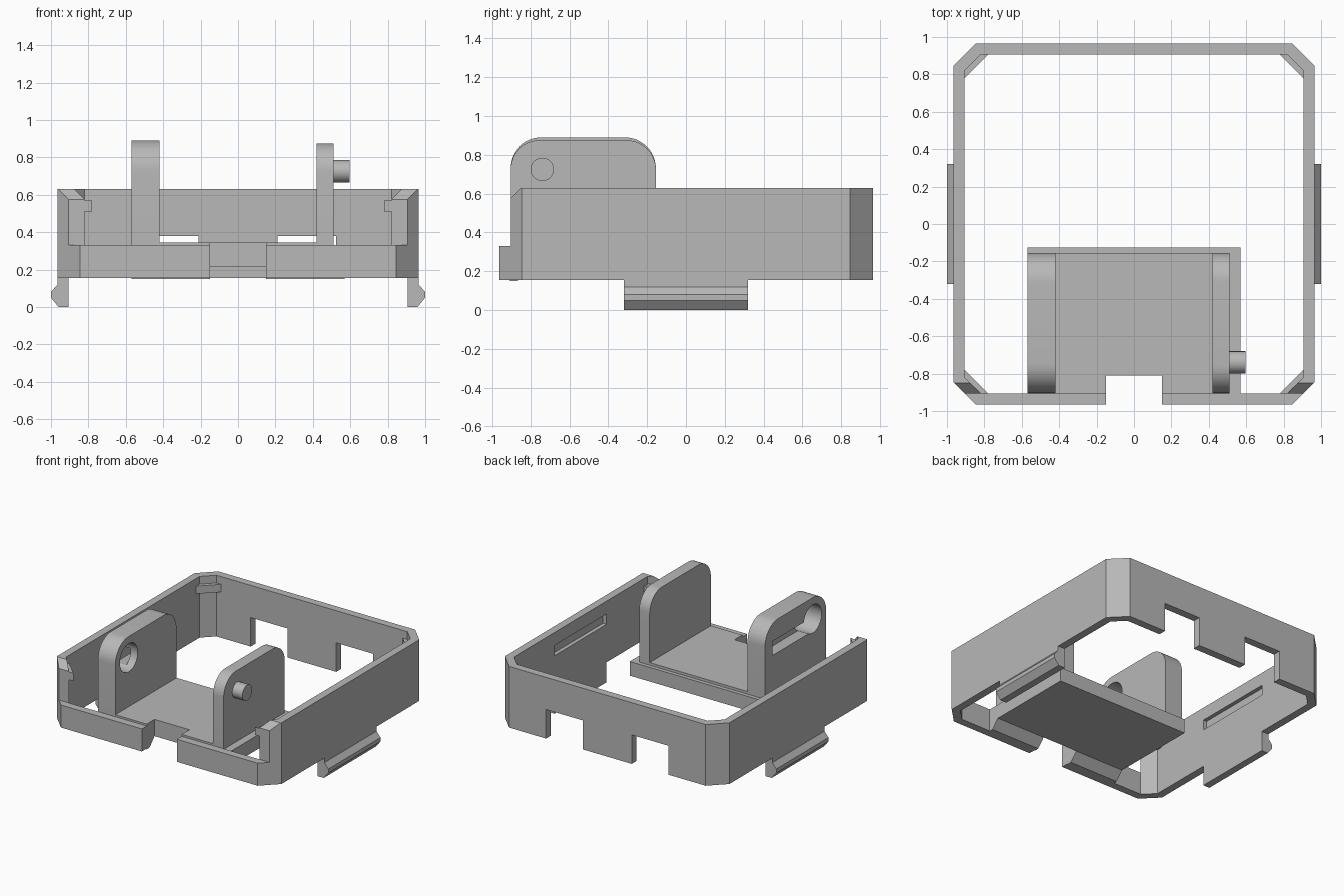
import bpy, bmesh, math
from mathutils import Vector

cube = bpy.data.objects.get("Cube")
if cube:
    bpy.data.objects.remove(cube, do_unlink=True)

grey = bpy.data.materials.new("plain grey")
grey.use_nodes = True
grey.diffuse_color = (0.48, 0.48, 0.48, 1)
grey.node_tree.nodes["Principled BSDF"].inputs["Base Color"].default_value = (0.48, 0.48, 0.48, 1)


def prism(name, axis, pts, lo, hi):
    """Extrude a closed 2D outline along an axis from lo to hi."""
    place = {"X": lambda a, b, d: (d, a, b),
             "Y": lambda a, b, d: (a, d, b),
             "Z": lambda a, b, d: (a, b, d)}[axis]
    bm = bmesh.new()
    face = bm.faces.new([bm.verts.new(place(a, b, lo)) for a, b in pts])
    ext = bmesh.ops.extrude_face_region(bm, geom=[face])
    moved = [v for v in ext["geom"] if isinstance(v, bmesh.types.BMVert)]
    bmesh.ops.translate(bm, verts=moved, vec=Vector(place(0, 0, hi - lo)))
    bmesh.ops.recalc_face_normals(bm, faces=bm.faces)
    mesh = bpy.data.meshes.new(name)
    bm.to_mesh(mesh)
    bm.free()
    mesh.materials.append(grey)
    obj = bpy.data.objects.new(name, mesh)
    bpy.context.collection.objects.link(obj)
    return obj


def rect(a0, a1, b0, b1):
    return [(a0, b0), (a1, b0), (a1, b1), (a0, b1)]


def arc(ca, cb, r, start, end, n):
    angles = [math.radians(start + (end - start) * i / n) for i in range(n + 1)]
    return [(ca + r * math.cos(t), cb + r * math.sin(t)) for t in angles]


def octagon(h, c):
    k = h - c
    return [(h, -k), (h, k), (k, h), (-k, h), (-h, k), (-h, -k), (-k, -h), (k, -h)]


def cut(obj, *cutters):
    """Subtract each cutter and remove it."""
    bpy.context.view_layer.objects.active = obj
    for c in cutters:
        c.hide_render = True
        mod = obj.modifiers.new("cut", "BOOLEAN")
        mod.operation = "DIFFERENCE"
        mod.solver = "EXACT"
        mod.object = c
        bpy.ops.object.modifier_apply(modifier=mod.name)
        bpy.data.objects.remove(c, do_unlink=True)


def smooth(obj):
    bpy.ops.object.select_all(action="DESELECT")
    obj.select_set(True)
    bpy.context.view_layer.objects.active = obj
    bpy.ops.object.shade_smooth_by_angle(angle=math.radians(25))


BOTTOM, TOP = 0.155, 0.63
OUT, IN = 0.965, 0.905

# Octagonal frame with low front wall, front gap, rear notches and inner slots
frame = prism("frame", "Z", octagon(OUT, 0.12), BOTTOM, TOP)
cut(frame,
    prism("opening", "Z", octagon(IN, 0.085), 0, 1),
    prism("front_step", "X", [(-1.1, 0.33), (-IN, 0.33), (-IN, 0.575), (-0.8, 0.68), (-1.1, 0.68)], -1.2, 1.2),
    prism("front_gap", "Z", rect(-0.15, 0.15, -1.1, -0.85), 0, 0.5))
for s in (-1, 1):
    cut(frame,
        prism("rear_notch", "Y", rect(*sorted((s * 0.21, s * 0.525)), 0, 0.38), 0.8, 1.1),
        prism("inner_slot", "Y", rect(*sorted((s * 0.8, s * 0.935)), 0.45, 0.53), -0.32, 0.32))

# Snap clips under both side walls and small ribs across the corners
clip = [(IN, 0), (0.96, 0), (1, 0.05), (1, 0.08), (OUT, 0.12), (OUT, 0.16), (IN, 0.16)]
for s, side in ((-1, "right"), (1, "left")):
    prism(side + "_clip", "Y", [(s * x, z) for x, z in clip], -0.32, 0.32)
    for t, end in ((-1, "front"), (1, "rear")):
        rib = [(0.78, IN), (0.83, IN), (IN, 0.83), (IN, 0.78)]
        prism(end + "_" + side + "_rib", "Z", [(s * x, t * y) for x, y in rib], 0.51, 0.57)

# Tray floor with a thick front foot, a rear lip and a front cutout
tray = prism("tray", "X", [(-0.91, 0.15), (-0.87, 0.15), (-0.81, 0.215), (-0.125, 0.215),
                           (-0.125, 0.325), (-0.155, 0.325), (-0.155, 0.345), (-IN, 0.345),
                           (-IN, 0.33), (-0.91, 0.33)], -0.57, 0.57)
cut(tray,
    prism("tray_cutout", "Z", rect(-0.15, 0.15, -1, -0.81), 0, 0.6),
    prism("tray_side_step", "Z", rect(0.51, 0.7, -1, 0), 0.325, 0.6))


# Upright cheeks with rounded upper corners
def cheek(name, x0, x1, top, r):
    pts = [(-IN, 0.3), (-0.155, 0.3)]
    pts += arc(-0.155 - r, top - r, r, 0, 90, 12) + arc(-IN + r, top - r, r, 90, 180, 12)
    return prism(name, "X", pts, x0, x1)


right_cheek = cheek("right_cheek", -0.57, -0.42, 0.89, 0.16)
left_cheek = cheek("left_cheek", 0.42, 0.51, 0.875, 0.15)

# Round through hole with an outer slot, and the pin on the opposite cheek
HY, HZ = -0.74, 0.725
cut(right_cheek,
    prism("hole", "X", arc(HY, HZ, 0.11, 0, 345, 23), -0.7, -0.3),
    prism("outer_slot", "X", rect(HY, -0.25, 0.63, 0.74), -0.7, -0.48))
pin = prism("pin", "X", arc(HY, HZ, 0.06, 0, 345, 23), 0.5, 0.597)
for obj in (right_cheek, left_cheek, pin):
    smooth(obj)
